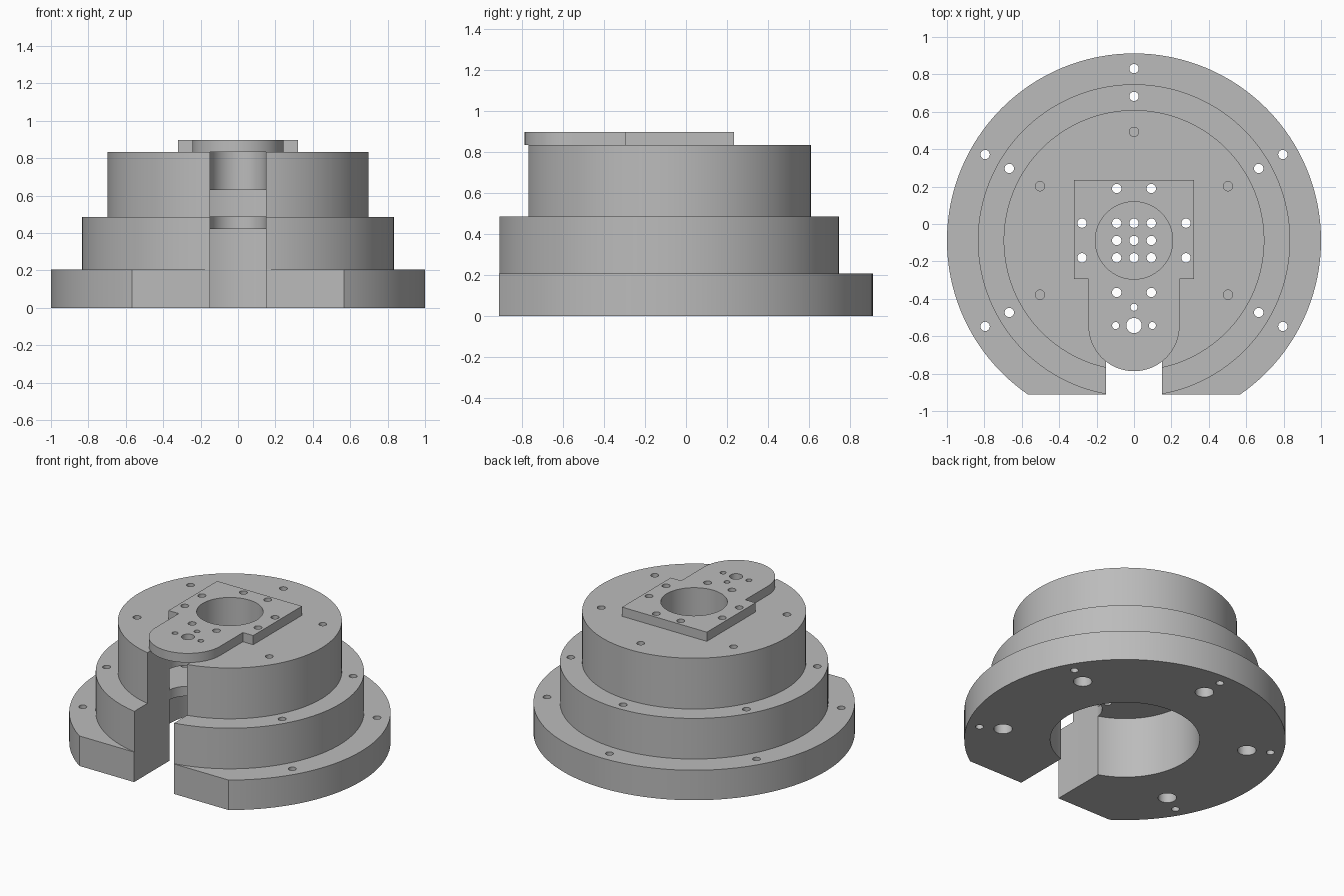
import bpy, bmesh, math
from mathutils import Matrix

if "Cube" in bpy.data.objects:
    bpy.data.objects.remove(bpy.data.objects["Cube"])

CY = -0.088                      # y of the common axis
Z1, Z2, Z3, Z4 = 0.206, 0.485, 0.834, 0.897

grey = bpy.data.materials.new("machined_grey")
grey.diffuse_color = (0.5, 0.5, 0.5, 1)
grey.use_nodes = True
grey.node_tree.nodes["Principled BSDF"].inputs["Base Color"].default_value = grey.diffuse_color


def finish(name, bm):
    bmesh.ops.recalc_face_normals(bm, faces=bm.faces)
    me = bpy.data.meshes.new(name)
    bm.to_mesh(me)
    bm.free()
    me.materials.append(grey)
    ob = bpy.data.objects.new(name, me)
    bpy.context.collection.objects.link(ob)
    return ob


def cylinders(name, points, r, z0, z1, seg=24):
    """Upright cylinders at axis-relative points, as one object."""
    bm = bmesh.new()
    for x, y in points:
        bmesh.ops.create_cone(bm, cap_ends=True, segments=seg, radius1=r, radius2=r,
                              depth=z1 - z0,
                              matrix=Matrix.Translation((x, y + CY, (z0 + z1) / 2)))
    return finish(name, bm)


def prism(name, outline, z0, z1):
    """Extrude an axis-relative outline from z0 to z1."""
    bm = bmesh.new()
    face = bm.faces.new([bm.verts.new((x, y + CY, z0)) for x, y in outline])
    top = bmesh.ops.extrude_face_region(bm, geom=[face])["geom"]
    bmesh.ops.translate(bm, vec=(0, 0, z1 - z0),
                        verts=[v for v in top if isinstance(v, bmesh.types.BMVert)])
    return finish(name, bm)


def lathe(name, profile, seg=128):
    """Closed solid of revolution; the profile starts and ends on the axis."""
    bm = bmesh.new()
    rings = []
    for r, z in profile:
        rings.append([bm.verts.new((r * math.cos(2 * math.pi * i / seg),
                                    CY + r * math.sin(2 * math.pi * i / seg), z))
                      for i in range(seg)])
    for a, b in zip(rings, rings[1:]):
        for i in range(seg):
            j = (i + 1) % seg
            bm.faces.new((a[i], a[j], b[j], b[i]))
    bm.faces.new(rings[0])
    bm.faces.new(rings[-1])
    return finish(name, bm)


def cut(ob, cutter):
    bpy.context.view_layer.objects.active = ob
    mod = ob.modifiers.new("cut", 'BOOLEAN')
    mod.operation = 'DIFFERENCE'
    mod.solver = 'EXACT'
    mod.object = cutter
    bpy.ops.object.modifier_apply(modifier=mod.name)
    bpy.data.objects.remove(cutter)


def smooth(ob):
    bpy.ops.object.select_all(action='DESELECT')
    ob.select_set(True)
    bpy.context.view_layer.objects.active = ob
    bpy.ops.object.shade_smooth_by_angle(angle=math.radians(30))


def arc(cx, cy, r, a0, a1, n=32):
    return [(cx + r * math.cos(math.radians(a0 + (a1 - a0) * i / n)),
             cy + r * math.sin(math.radians(a0 + (a1 - a0) * i / n))) for i in range(n + 1)]


def bolt_circle(r, angles):
    return [(r * math.cos(math.radians(a)), r * math.sin(math.radians(a))) for a in angles]


# Hole patterns
P, Q, TY = 0.0925, 0.278, -0.455
five = (90, 30, -30, 150, 210)
flange = [(s * x, t * y) for x, y in ((P, Q), (Q, P)) for s in (1, -1) for t in (1, -1)]
grid = [(x, y) for x in (-P, 0, P) for y in (-P, 0, P)]
pilot = [(-0.098, TY), (0.098, TY), (0, TY + 0.098)]

# Three-tier housing
housing = lathe("housing", [(1, 0), (1, Z1), (0.835, Z1), (0.835, Z2), (0.697, Z2), (0.697, Z3)])
# front flat
cut(housing, prism("flat_cutter", [(-1.2, -1.2), (1.2, -1.2), (1.2, -0.824), (-1.2, -0.824)], -0.1, Z1 + 0.0))
# lower bore, middle chamber and upper bore
cut(housing, cylinders("lower_bore_cutter", [(0, 0)], 0.465, -0.1, 0.42, 96))
cut(housing, cylinders("chamber_cutter", [(0, 0)], 0.465, 0.487, 0.63, 96))
cut(housing, cylinders("upper_bore_cutter", [(0, 0)], 0.207, 0.55, 1.0, 64))
# round-ended front slot
cut(housing, prism("slot_cutter", [(-0.151, -1.3), (0.151, -1.3)] + arc(0, TY, 0.151, 0, 180), -0.1, 1.0))
# screw holes
cut(housing, cylinders("base_hole_cutter", bolt_circle(0.919, five), 0.025, -0.1, 0.3))
cut(housing, cylinders("step_hole_cutter", bolt_circle(0.77, five), 0.025, -0.1, 0.6))
cut(housing, cylinders("counterbore_cutter", bolt_circle(0.77, five), 0.058, -0.1, 0.15))
cut(housing, cylinders("top_hole_cutter", bolt_circle(0.58, five + (270,))[:5], 0.025, 0.70, 1.0))
cut(housing, cylinders("flange_hole_cutter", flange + grid, 0.025, 0.35, 1.0))
smooth(housing)

# Mounting plate with rounded tongue
W, T = 0.322, 0.244
plate = prism("mounting_plate", [(W, -0.207), (W, 0.322), (-W, 0.322), (-W, -0.207), (-T, -0.207)]
              + arc(0, TY, T, 180, 360) + [(T, -0.207)], Z3, Z4)
cut(plate, cylinders("plate_bore_cutter", [(0, 0)], 0.207, 0.7, 1.0, 64))
cut(plate, cylinders("plate_hole_cutter", flange, 0.025, 0.7, 1.0))
cut(plate, cylinders("tongue_hole_cutter", [(0, TY)], 0.041, 0.7, 1.0, 32))
cut(plate, cylinders("pilot_hole_cutter", pilot, 0.019, 0.7, 1.0))
smooth(plate)
